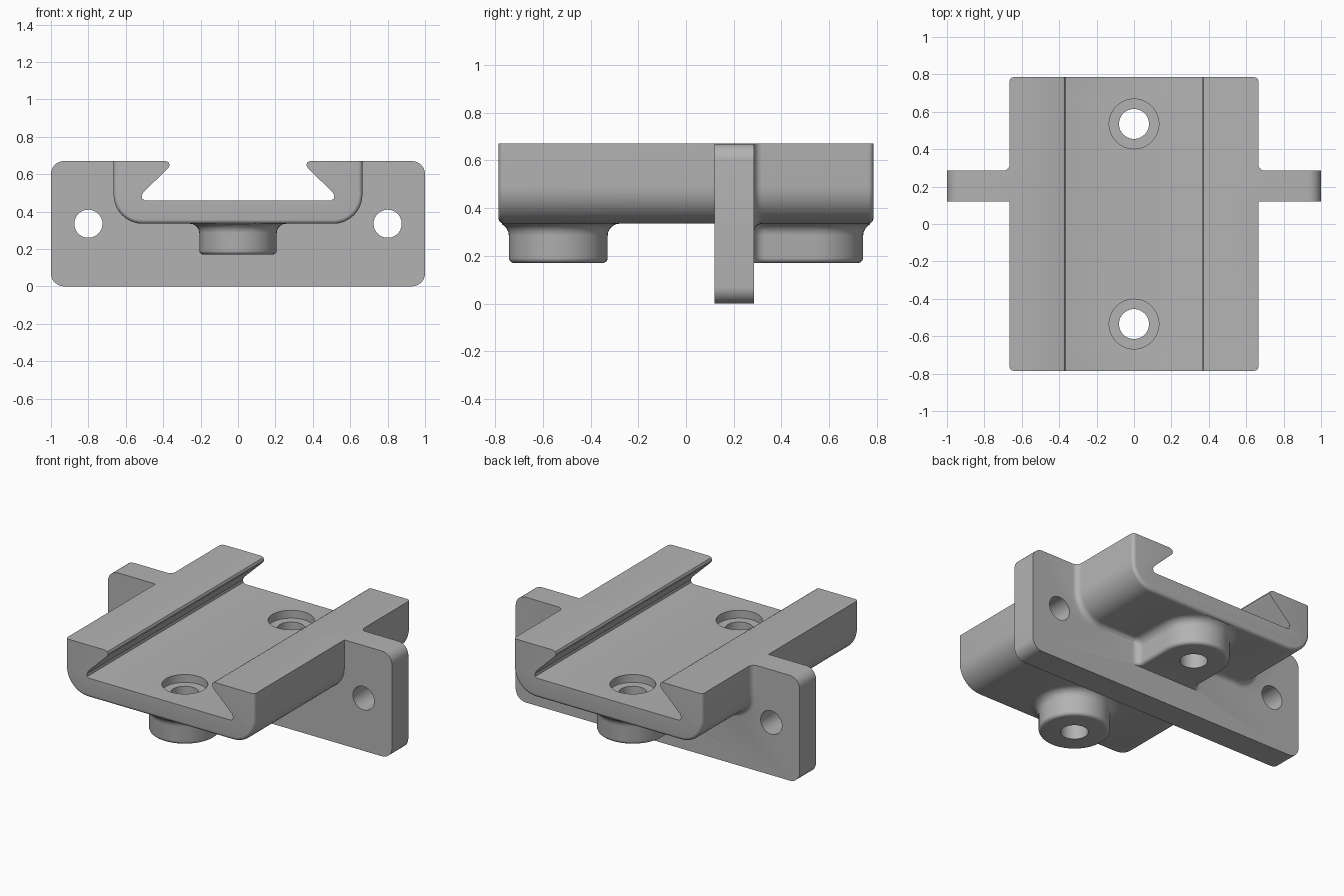
import bpy, bmesh
from math import sin, cos, pi, radians

cube = bpy.data.objects.get("Cube")
if cube:
    bpy.data.objects.remove(cube, do_unlink=True)

grey = bpy.data.materials.new("matte grey")
grey.use_nodes = True
grey.diffuse_color = (0.45, 0.45, 0.45, 1)
grey.node_tree.nodes["Principled BSDF"].inputs["Base Color"].default_value = grey.diffuse_color


def arc(cx, cy, r, a0, a1, n=8):
    """Points along an arc, angles in degrees."""
    return [(cx + r * cos(radians(a0 + (a1 - a0) * i / n)),
             cy + r * sin(radians(a0 + (a1 - a0) * i / n))) for i in range(n + 1)]


def loft(name, rings):
    """Closed solid through a row of equal-sized rings."""
    bm = bmesh.new()
    loops = [[bm.verts.new(p) for p in ring] for ring in rings]
    n = len(loops[0])
    for a, b in zip(loops, loops[1:]):
        for i in range(n):
            j = (i + 1) % n
            bm.faces.new((a[i], a[j], b[j], b[i]))
    bm.faces.new(loops[0])
    bm.faces.new(loops[-1])
    bmesh.ops.recalc_face_normals(bm, faces=bm.faces)
    mesh = bpy.data.meshes.new(name)
    bm.to_mesh(mesh)
    bm.free()
    mesh.materials.append(grey)
    obj = bpy.data.objects.new(name, mesh)
    bpy.context.collection.objects.link(obj)
    return obj


def along_y(name, outline, y0, y1):
    return loft(name, [[(x, y, z) for x, z in outline] for y in (y0, y1)])


def along_z(name, outline, z0, z1):
    return loft(name, [[(x, y, z) for x, y in outline] for z in (z0, z1)])


def circle(cx, cy, r, n=48):
    return arc(cx, cy, r, 0, 360, n)[:-1]


def combine(target, other, operation):
    mod = target.modifiers.new(other.name, "BOOLEAN")
    mod.operation, mod.solver, mod.object = operation, "EXACT", other
    bpy.context.view_layer.objects.active = target
    bpy.ops.object.modifier_apply(modifier=mod.name)
    bpy.data.objects.remove(other, do_unlink=True)


TOP, BASE, LEN = 0.67, 0.335, 0.785
BACK = 0.285          # back face of the cross plate


# Rail body: rounded trough outline, eased ends, fillet behind the plate
def trough(d):
    w, r = 0.665 + d, 0.155 + d
    right = arc(0.51, BASE + 0.155, r, 0, -90, 10)
    half = [(w, TOP)] + right
    return half + [(-x, z) for x, z in reversed(half)]


ease, fil = 0.022, 0.035
quarter = [i * pi / 10 for i in range(6)]
stations = [(-LEN + ease * (1 - cos(a)), -ease * (1 - sin(a))) for a in quarter]
stations += [(0.2, 0), (0.201, fil)]
stations += [(BACK + fil * (1 - cos(a)), fil * (1 - sin(a))) for a in quarter]
stations += [(LEN - ease * (1 - cos(a)), -ease * (1 - sin(a))) for a in reversed(quarter)]
body = loft("rail_mount", [[(x, y, z) for x, z in trough(d)] for y, d in stations])

# Cross plate with rounded corners
r = 0.07
plate = []
for cx, cz, a in ((1 - r, TOP - r, 0), (r - 1, TOP - r, 90), (r - 1, r, 180), (1 - r, r, 270)):
    plate += arc(cx, cz, r, a, a + 90)
combine(body, along_y("cross_plate", plate, 0.12, BACK), "UNION")


# Screw bosses: the front one is round, the back one runs into the plate
def front_boss(d):
    return circle(0, -0.535, 0.207 + d)


def back_boss(d):
    w, f = 0.207 + d, 0.045
    left = [(-w - f + f * cos(a), BACK + f - f * sin(a)) for a in
            (i * pi / 12 for i in range(7))]
    left += [(-w - f, 0.2)]
    return arc(0, 0.535, w, 0, 180, 24) + left + [(-x, y) for x, y in reversed(left)]


edge, flare = 0.022, 0.05
levels = [(0.17 + edge * (1 - cos(a)), -edge * (1 - sin(a))) for a in quarter]
levels += [(BASE - flare + flare * sin(a), flare * (1 - cos(a))) for a in quarter]
levels += [(0.4, flare)]
limit = LEN - 0.015
for name, outline in (("front_boss", front_boss), ("back_boss", back_boss)):
    rings = [[(x, max(-limit, min(limit, y)), z) for x, y in outline(d)] for z, d in levels]
    combine(body, loft(name, rings), "UNION")

# Dovetail groove with rounded lips and corners
lip = [(0.385, 0.8), (0.385, TOP), (0.371, 0.663), (0.365, 0.649), (0.372, 0.633),
       (0.507, 0.502), (0.515, 0.485), (0.512, 0.468), (0.498, 0.46)]
groove = lip + [(-x, z) for x, z in reversed(lip)]
combine(body, along_y("groove_cutter", groove, -1, 1), "DIFFERENCE")

# Screw holes with counterbores, and side holes through the plate
for y in (-0.535, 0.535):
    combine(body, along_z("counterbore_cutter", circle(0, y, 0.133), 0.41, 0.6), "DIFFERENCE")
    combine(body, along_z("screw_cutter", circle(0, y, 0.08), 0.1, 0.6), "DIFFERENCE")
for x in (-0.8, 0.8):
    combine(body, along_y("side_hole_cutter", circle(x, 0.335, 0.075), 0, 0.5), "DIFFERENCE")

bpy.ops.object.select_all(action="DESELECT")
body.select_set(True)
bpy.context.view_layer.objects.active = body
bpy.ops.object.shade_smooth_by_angle(angle=radians(30))
